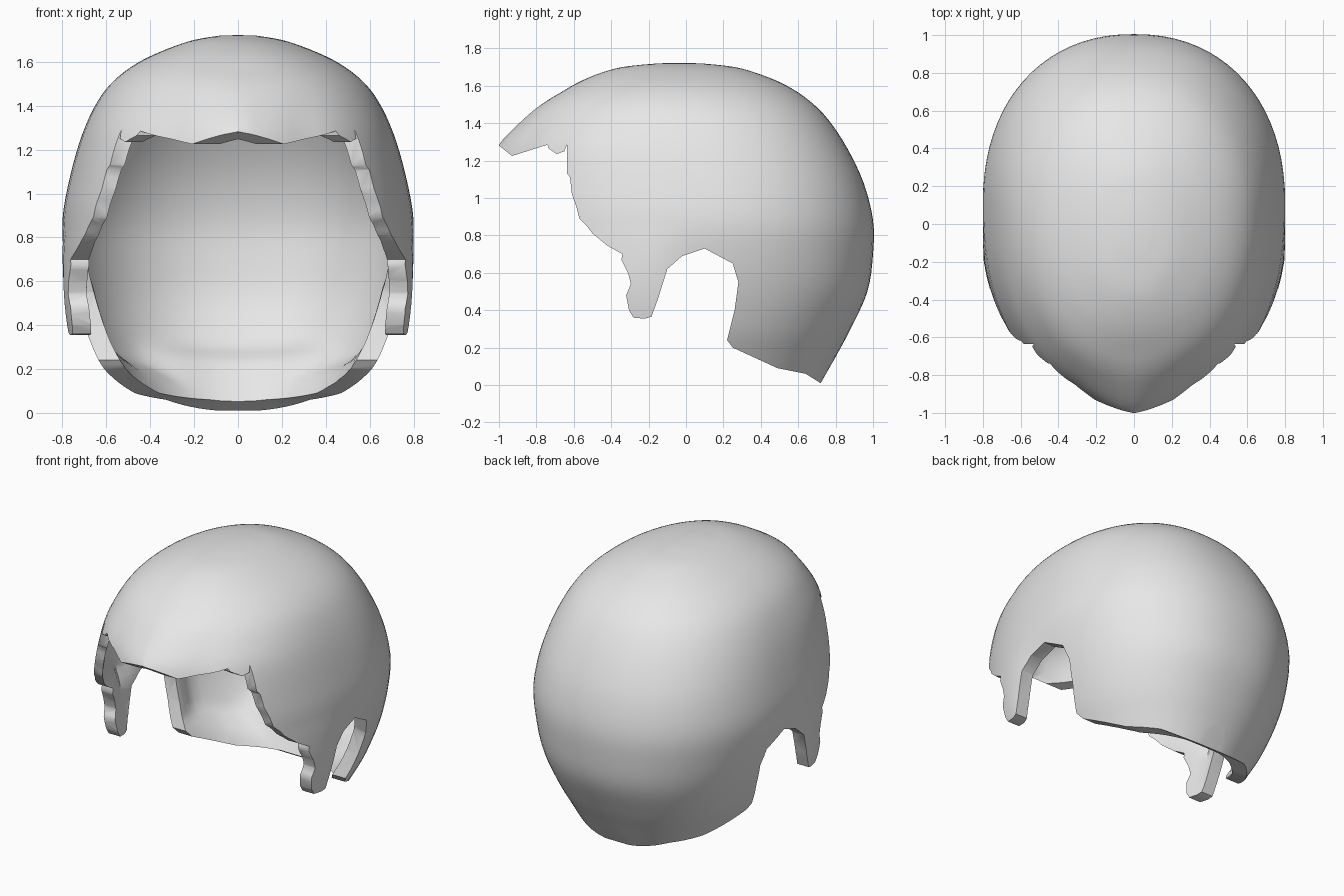
import bpy, bmesh, math
from mathutils import Vector
from mathutils.geometry import intersect_point_line

if "Cube" in bpy.data.objects:
    bpy.data.objects.remove(bpy.data.objects["Cube"])

SEGMENTS, STEPS = 80, 4

# Horizontal sections: height, front y, back y, half width, y of widest point
SECTIONS = [
    (-.10, -.70, .66, .43, .10), (.00, -.80, .72, .50, .10), (.15, -.86, .80, .59, .10),
    (.30, -.90, .88, .67, .10), (.50, -.95, .97, .74, .10), (.70, -.93, 1.0, .785, .10),
    (.88, -.95, 1.0, .80, .10), (1.08, -.95, .95, .765, .10), (1.27, -.91, .86, .71, .06),
    (1.42, -.82, .76, .64, .02), (1.52, -.73, .66, .56, -.01), (1.60, -.61, .54, .45, -.03),
    (1.66, -.48, .40, .32, -.04), (1.70, -.34, .26, .20, -.05), (1.72, -.15, .08, .08, -.05)]

# Side hairline (y, z): nape, ear notch, sideburn, ragged temple, fringe
HAIRLINE = [
    (.80, .15), (.72, .01), (.64, .06),
    (.49, .09), (.25, .20), (.22, .24), (.26, .40), (.28, .55), (.25, .65), (.10, .73),
    (-.02, .69), (-.10, .62), (-.15, .46), (-.185, .365), (-.22, .355), (-.28, .36),
    (-.305, .40), (-.32, .48), (-.295, .54), (-.31, .60), (-.345, .67), (-.34, .70),
    (-.42, .745), (-.50, .81), (-.53, .85), (-.57, .89), (-.585, .95), (-.61, 1.02),
    (-.62, 1.11), (-.635, 1.13), (-.635, 1.29), (-.65, 1.25), (-.69, 1.235), (-.735, 1.265),
    (-.74, 1.285), (-.93, 1.225), (-1.0, 1.28)]
OUTLINE = HAIRLINE + [(-1.1, 1.9), (1.1, 1.9), (1.1, .15)]


def clamp(v):
    return min(max(v, 0), 1)


def smooth(v):
    t = clamp(v)
    return t * t * (3 - 2 * t)


def spline(a, b, c, d, t):
    return tuple(.5 * (2 * q + (r - p) * t + (2 * p - 5 * q + 4 * r - s) * t * t
                       + (3 * q - p - 3 * r + s) * t ** 3) for p, q, r, s in zip(a, b, c, d))


def smooth_sections():
    last = len(SECTIONS) - 1
    for i in range(last):
        pts = [SECTIONS[min(max(k, 0), last)] for k in range(i - 1, i + 3)]
        for s in range(STEPS):
            yield spline(*pts, s / STEPS)
    yield SECTIONS[-1]


def ring_point(section, angle):
    z, front, back, width, mid = section
    c, s = math.cos(angle), math.sin(angle)
    power = 2 / (2.2 if s > 0 else 2.3 - .2 * clamp((z - 1.3) / .3))
    x = math.copysign(abs(c) ** power, c) * width
    y = mid + abs(s) ** power * ((back - mid) if s > 0 else (front - mid))
    # Pointed fringe in the middle of the brow
    if s < 0:
        y -= .10 * clamp((1.56 - z) / .28) * max(0, 1 - abs(x) / .3)
    # Sideburns flare outwards in front of the ears
    flare = min(max((.85 - z) * .2, 0), .10) * smooth((.1 - y) / .3)
    return x * (1 + flare / width), y, z


def hairline_distance(co):
    p, best = Vector((co.y, co.z)), 9
    for a, b in zip(HAIRLINE, HAIRLINE[1:]):
        a, b = Vector(a), Vector(b)
        t = intersect_point_line(p, a, b)[1]
        best = min(best, (p - a.lerp(b, clamp(t))).length)
    return best


def make_object(name, bm):
    bmesh.ops.recalc_face_normals(bm, faces=bm.faces)
    mesh = bpy.data.meshes.new(name)
    bm.to_mesh(mesh)
    bm.free()
    obj = bpy.data.objects.new(name, mesh)
    bpy.context.collection.objects.link(obj)
    return obj


# Hair shell lofted through the sections
bm = bmesh.new()
rings = [[bm.verts.new(ring_point(sec, math.tau * k / SEGMENTS)) for k in range(SEGMENTS)]
         for sec in smooth_sections()]
for low, high in zip(rings, rings[1:]):
    for k in range(SEGMENTS):
        n = (k + 1) % SEGMENTS
        bm.faces.new((low[k], low[n], high[n], high[k]))
crown = bm.verts.new((0, -.04, 1.722))
for k in range(SEGMENTS):
    bm.faces.new((rings[-1][k], rings[-1][(k + 1) % SEGMENTS], crown))
hair = make_object("hair_shell", bm)

# Thin shell with a thicker rim, slimmer at the temples and fringe
group = hair.vertex_groups.new(name="thickness")
for v in hair.data.vertices:
    rim = .22 + .78 * smooth(1.15 - hairline_distance(v.co) / .17)
    group.add([v.index], rim * (1 - .35 * smooth((-.3 - v.co.y) / .25)), 'REPLACE')

# Side outline extruded across the head as the trimming shape
bm = bmesh.new()
face = bm.faces.new([bm.verts.new((-1.2, y, z)) for y, z in OUTLINE])
extruded = bmesh.ops.extrude_face_region(bm, geom=[face])["geom"]
bmesh.ops.translate(bm, vec=(2.4, 0, 0),
                    verts=[v for v in extruded if isinstance(v, bmesh.types.BMVert)])
cutter = make_object("hairline_cutter", bm)
cutter.hide_render = True
cutter.hide_set(True)

# Thickness, then trim to the hairline
solid = hair.modifiers.new("thickness", 'SOLIDIFY')
solid.thickness, solid.offset = .085, -1
solid.vertex_group = group.name
trim = hair.modifiers.new("hairline", 'BOOLEAN')
trim.operation, trim.solver, trim.object = 'INTERSECT', 'EXACT', cutter

grey = bpy.data.materials.new("light grey")
grey.diffuse_color = (.8, .8, .8, 1)
grey.use_nodes = True
grey.node_tree.nodes["Principled BSDF"].inputs["Base Color"].default_value = grey.diffuse_color
hair.data.materials.append(grey)

bpy.context.view_layer.objects.active = hair
hair.select_set(True)
for name in ("thickness", "hairline"):
    bpy.ops.object.modifier_apply(modifier=name)
bpy.ops.object.shade_smooth_by_angle(angle=math.radians(40))
bpy.data.objects.remove(cutter)
